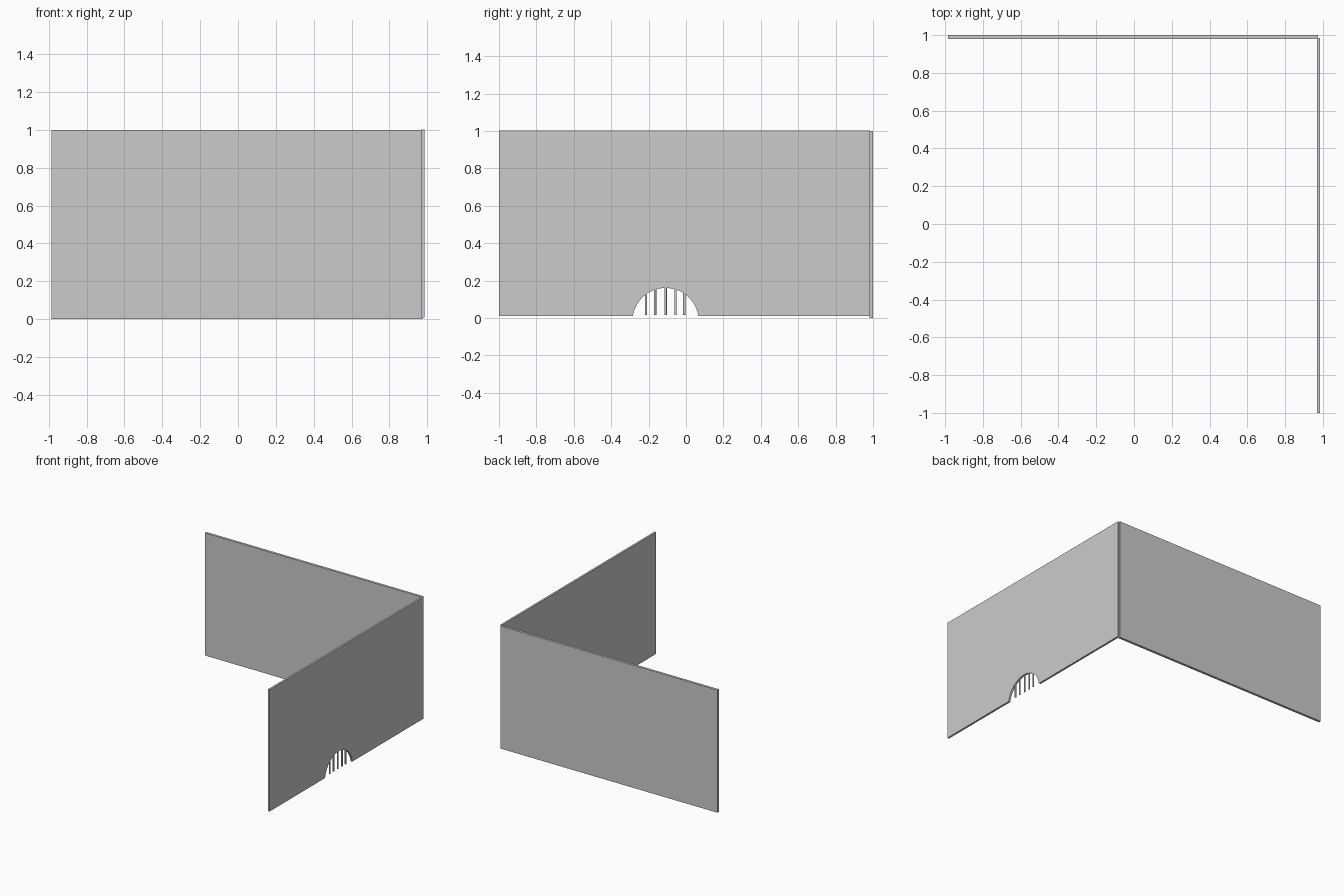
import bpy, bmesh, math

if "Cube" in bpy.data.objects:
    bpy.data.objects.remove(bpy.data.objects["Cube"])

ARCH_Y, ARCH_Z, ARCH_R = -0.109, -0.016, 0.177
BASE = 0.01
X0, X1 = 0.969, 0.985


def extrude_profile(name, points, x0, x1):
    """Solid from a (y, z) outline, extruded along x."""
    bm = bmesh.new()
    face = bm.faces.new([bm.verts.new((x0, y, z)) for y, z in points])
    out = bmesh.ops.extrude_face_region(bm, geom=[face])
    for v in out["geom"]:
        if isinstance(v, bmesh.types.BMVert):
            v.co.x = x1
    bmesh.ops.recalc_face_normals(bm, faces=bm.faces)
    mesh = bpy.data.meshes.new(name)
    bm.to_mesh(mesh)
    bm.free()
    ob = bpy.data.objects.new(name, mesh)
    bpy.context.collection.objects.link(ob)
    return ob


# Back wall
extrude_profile("back_wall", [(0.98, 0), (1, 0), (1, 1), (0.98, 1)], -0.985, 0.974)

# Side wall with a round drain opening at its foot
start = math.asin((BASE - ARCH_Z) / ARCH_R)
steps = 32
arch = []
for i in range(steps + 1):
    a = math.pi - start - (math.pi - 2 * start) * i / steps
    arch.append((ARCH_Y + ARCH_R * math.cos(a), ARCH_Z + ARCH_R * math.sin(a)))
outline = [(-1, BASE)] + arch + [(0.985, BASE), (0.985, 1.003), (-1, 1.003)]
extrude_profile("side_wall", outline, X0, X1)

# Grate bars hanging in the opening
for i, y in enumerate((-0.214, -0.165, -0.109, -0.056, -0.009)):
    top = ARCH_Z + math.sqrt(ARCH_R ** 2 - (y - ARCH_Y) ** 2) + 0.01
    bottom = 0.017
    bpy.ops.mesh.primitive_cylinder_add(
        vertices=16, radius=0.0065, depth=top - bottom,
        location=((X0 + X1) / 2, y, (top + bottom) / 2))
    bar = bpy.context.object
    bar.name = f"grate_bar_{i + 1}"
    bpy.ops.object.shade_smooth_by_angle()
